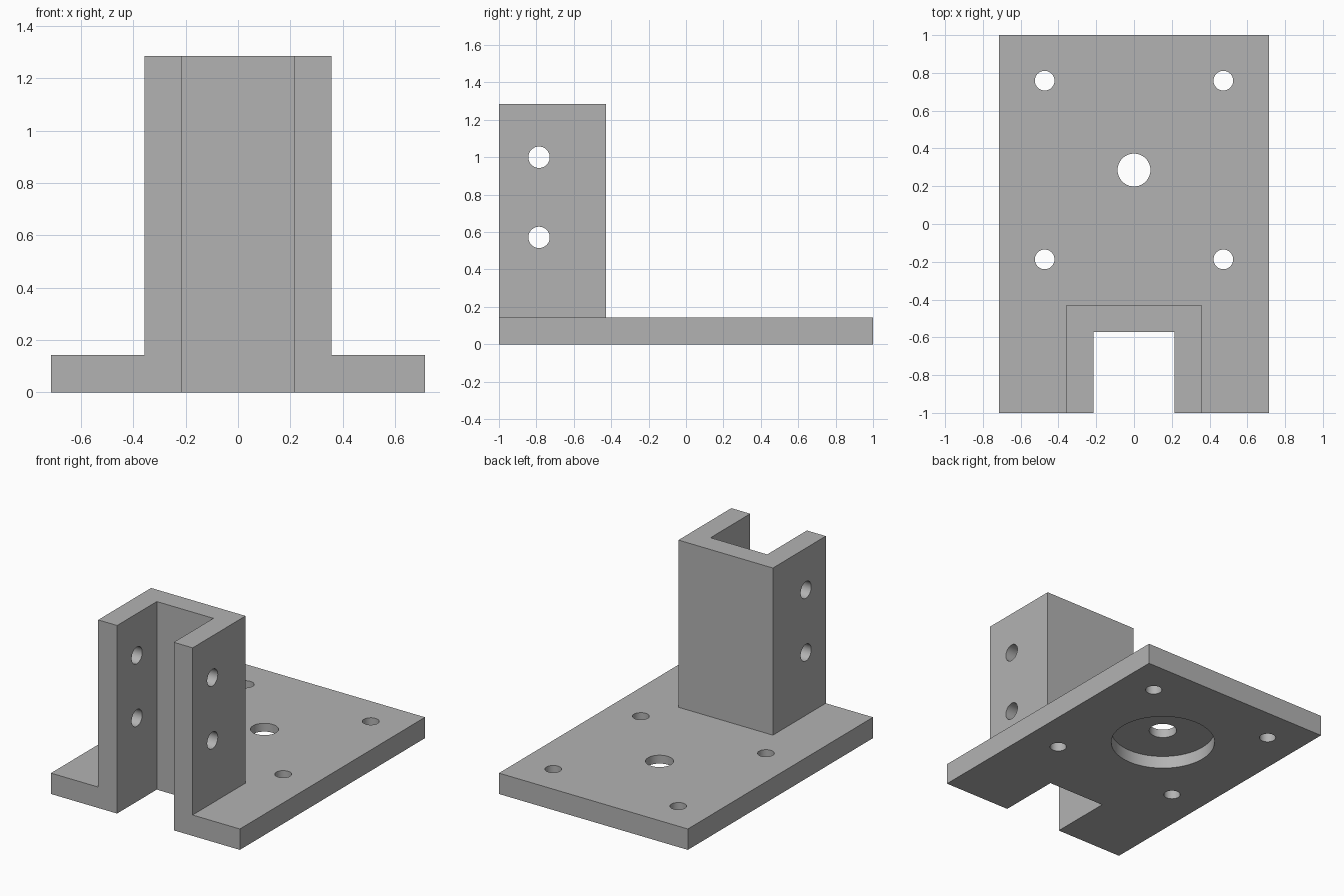
import bpy
import math

cube = bpy.data.objects.get("Cube")
if cube:
    bpy.data.objects.remove(cube, do_unlink=True)

U = 1 / 70            # one millimetre, the plate being 140 mm long
W, L, T = 100 * U, 140 * U, 10 * U
FRONT = -L / 2
EPS = 0.05

grey = bpy.data.materials.new("plain grey")
grey.use_nodes = True
grey.diffuse_color = (0.45, 0.45, 0.45, 1)
grey.node_tree.nodes["Principled BSDF"].inputs["Base Color"].default_value = (0.45, 0.45, 0.45, 1)


def box(name, x0, x1, y0, y1, z0, z1):
    bpy.ops.mesh.primitive_cube_add(size=1, location=((x0 + x1) / 2, (y0 + y1) / 2, (z0 + z1) / 2))
    ob = bpy.context.object
    ob.name = name
    ob.scale = (x1 - x0, y1 - y0, z1 - z0)
    bpy.ops.object.transform_apply(location=True, rotation=True, scale=True)
    ob.data.materials.append(grey)
    return ob


def drill(name, radius, depth, location, along_x=False):
    bpy.ops.mesh.primitive_cylinder_add(vertices=64, radius=radius, depth=depth, location=location,
                                        rotation=(0, math.pi / 2 if along_x else 0, 0))
    ob = bpy.context.object
    ob.name = name
    bpy.ops.object.transform_apply(location=True, rotation=True, scale=True)
    ob.data.materials.append(grey)
    return ob


def combine(target, tool, operation):
    tool.hide_render = True
    mod = target.modifiers.new(operation.lower(), 'BOOLEAN')
    mod.operation = operation
    mod.solver = 'EXACT'
    mod.object = tool
    bpy.ops.object.select_all(action='DESELECT')
    target.select_set(True)
    bpy.context.view_layer.objects.active = target
    bpy.ops.object.modifier_apply(modifier=mod.name)
    bpy.data.objects.remove(tool, do_unlink=True)


# Base plate with an upright column at its front edge
bracket = box("mounting_bracket", -W / 2, W / 2, FRONT, -FRONT, 0, T)
column = box("column", -25 * U, 25 * U, FRONT, FRONT + 40 * U, 0, 90 * U)
combine(bracket, column, 'UNION')

# Open slot down the front of the column and through the plate
slot = box("slot_cutter", -15 * U, 15 * U, FRONT - EPS, FRONT + 30 * U, -EPS, 90 * U + EPS)
combine(bracket, slot, 'DIFFERENCE')

# Cross holes through both column walls
for z in (40 * U, 70 * U):
    hole = drill("cross_hole_cutter", 4 * U, 1, (0, FRONT + 15 * U, z), True)
    combine(bracket, hole, 'DIFFERENCE')

# Centre hole, round recess underneath, and four mounting holes
cy = 20 * U
recess_depth = 6 * U
recess = drill("recess_cutter", 23 * U, 2 * recess_depth, (0, cy, 0))
combine(bracket, recess, 'DIFFERENCE')
combine(bracket, drill("centre_hole_cutter", 0.087, 1, (0, cy, 0)), 'DIFFERENCE')
for sx in (-1, 1):
    for sy in (-1, 1):
        hole = drill("mounting_hole_cutter", 0.052, 1, (sx * 0.473, cy + sy * 0.473, 0))
        combine(bracket, hole, 'DIFFERENCE')

# Flat faces stay flat, hole walls are smooth
bpy.ops.object.shade_smooth_by_angle(angle=math.radians(30))
